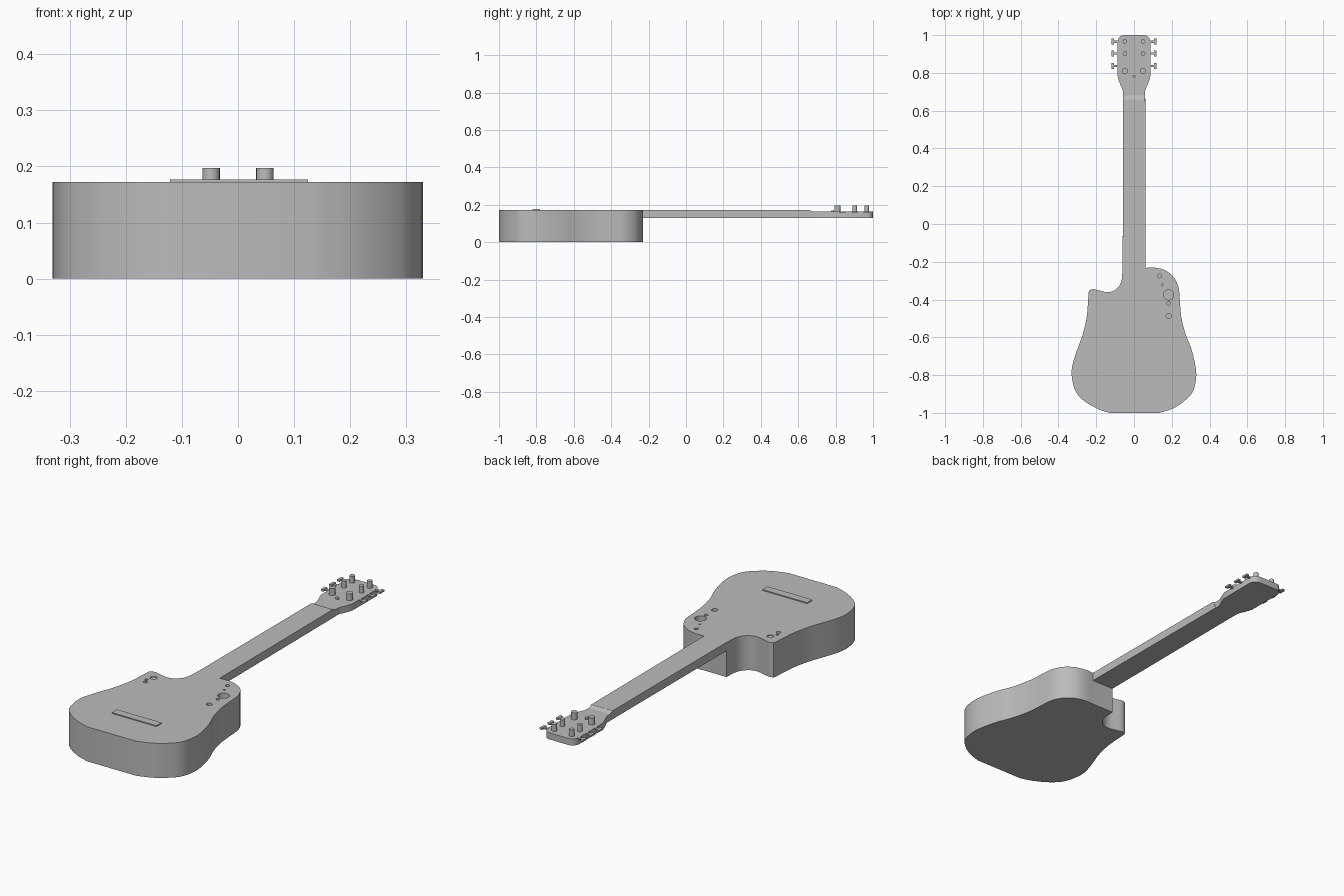
import bpy, bmesh, math
from mathutils import Vector

if "Cube" in bpy.data.objects:
    bpy.data.objects.remove(bpy.data.objects["Cube"], do_unlink=True)

GREY = (0.5, 0.5, 0.5, 1)
mat = bpy.data.materials.new("plain grey")
mat.use_nodes = True
mat.diffuse_color = GREY
mat.node_tree.nodes["Principled BSDF"].inputs["Base Color"].default_value = GREY

TOP = 0.172        # face of the body and fingerboard
NECK_BASE = 0.13   # underside of neck and headstock
HEAD_TOP = 0.163


def finish(name, bm, smooth=True):
    bmesh.ops.recalc_face_normals(bm, faces=bm.faces)
    mesh = bpy.data.meshes.new(name)
    bm.to_mesh(mesh)
    bm.free()
    mesh.materials.append(mat)
    obj = bpy.data.objects.new(name, mesh)
    bpy.context.collection.objects.link(obj)
    if smooth:
        bpy.ops.object.select_all(action='DESELECT')
        obj.select_set(True)
        bpy.context.view_layer.objects.active = obj
        bpy.ops.object.shade_smooth_by_angle(angle=math.radians(30))
    return obj


def spline(points, steps=3):
    """Smooth open curve through the points."""
    p = [Vector(q) for q in points]
    p = [p[0]] + p + [p[-1]]
    out = []
    for a, b, c, d in zip(p, p[1:], p[2:], p[3:]):
        for i in range(steps):
            t = i / steps
            out.append(b + (c - a) * t / 2 + (a * 2 - b * 5 + c * 4 - d) * t**2 / 2
                       + (b * 3 - a - c * 3 + d) * t**3 / 2)
    return out + [p[-1]]


def slab(name, outline, low, high):
    bm = bmesh.new()
    base = bm.faces.new([bm.verts.new((x, y, low)) for x, y in outline])
    new = bmesh.ops.extrude_face_region(bm, geom=[base], use_keep_orig=True)["geom"]
    for v in new:
        if isinstance(v, bmesh.types.BMVert):
            v.co.z = high
    return finish(name, bm)


def add_disc(bm, x, y, r, low, high, sides=20):
    new = bmesh.ops.create_cone(bm, cap_ends=True, segments=sides, radius1=r,
                                radius2=r, depth=high - low)["verts"]
    bmesh.ops.translate(bm, verts=new, vec=(x, y, (low + high) / 2))


def add_box(bm, centre, size):
    new = bmesh.ops.create_cube(bm, size=1)["verts"]
    for v in new:
        v.co = Vector(centre) + Vector(a * b for a, b in zip(v.co, size))


# Body: treble side from the neck round, then bass side back up to the cutaway
right_side = [(.063, -.232), (.11, -.231), (.16, -.243), (.205, -.275), (.235, -.33),
              (.242, -.4), (.25, -.49), (.272, -.58), (.3, -.65), (.32, -.725),
              (.33, -.8), (.315, -.88), (.275, -.93), (.21, -.975), (.135, -1)]
lower_left = [(-.13, -1), (-.19, -.98), (-.26, -.94), (-.31, -.885), (-.33, -.8),
              (-.323, -.735), (-.295, -.65), (-.27, -.58), (-.25, -.49),
              (-.244, -.42), (-.24, -.36)]
cutaway = [(-.236, -.35), (-.215, -.345), (-.18, -.353), (-.145, -.361),
           (-.11, -.355), (-.08, -.33), (-.065, -.295), (-.061, -.232)]
body = slab("body", spline(right_side) + spline(lower_left) + spline(cutaway), 0, TOP)

# Control holes sunk in the top
holes = bmesh.new()
for x, y, r in [(.135, -.275, .01), (.15, -.322, .005), (.183, -.375, .027),
                (.183, -.42, .009), (.183, -.487, .014)]:
    add_disc(holes, x, y, r, TOP - .03, TOP + .03)
for x, y, r in [(-.185, -.4, .016), (-.2, -.433, .007), (-.19, -.457, .01)]:
    add_disc(holes, x, y, r, TOP - .004, TOP + .03)
cutter = finish("hole_cutter", holes, False)
cutter.hide_render = True
cut = body.modifiers.new("holes", 'BOOLEAN')
cut.operation = 'DIFFERENCE'
cut.solver = 'EXACT'
cut.object = cutter
bpy.ops.object.select_all(action='DESELECT')
bpy.context.view_layer.objects.active = body
body.select_set(True)
bpy.ops.object.modifier_move_to_index(modifier="holes", index=0)
bpy.ops.object.modifier_apply(modifier="holes")
bpy.data.objects.remove(cutter, do_unlink=True)

# Bridge plate
bm = bmesh.new()
add_box(bm, (.002, -.8, TOP + .002), (.246, .04, .006))
finish("bridge", bm, False)

# Neck, its top sloping down at the nut
bm = bmesh.new()
add_box(bm, (.001, .22, (TOP + NECK_BASE) / 2), (.122, .904, TOP - NECK_BASE))
for v in bm.verts:
    if v.co.y > 0:
        v.co.x *= .96
        v.co.y = .66 if v.co.z > .15 else .68
finish("neck", bm, False)

# Headstock
half = spline([(.058, .68), (.06, .71), (.074, .742), (.086, .775)]) + \
    spline([(.087, .965), (.08, .985), (.066, .997), (.045, 1)])
slab("headstock", half + [(-x, y) for x, y in reversed(half)], NECK_BASE, HEAD_TOP)
bm = bmesh.new()
add_box(bm, (0, .67, .146), (.116, .022, .032))
for v in bm.verts:
    if v.co.z > .15:
        v.co.z = TOP if v.co.y < .67 else HEAD_TOP
finish("nut", bm, False)

# String posts and small cover disc
bm = bmesh.new()
for side in (-1, 1):
    for y, r in [(.967, .012), (.903, .012), (.81, .0155)]:
        add_disc(bm, side * .048, y, r, HEAD_TOP - .005, .197)
finish("string_posts", bm)
bm = bmesh.new()
add_disc(bm, 0, .782, .008, HEAD_TOP - .005, .171)
finish("cover_disc", bm)

# Tuners: a thin shaft with a button at the end
bm = bmesh.new()
for side in (-1, 1):
    for y in (.965, .903, .837):
        add_box(bm, (side * .096, y, .16), (.03, .012, .007))
        add_box(bm, (side * .112, y, .16), (.014, .032, .009))
finish("tuners", bm, False)
